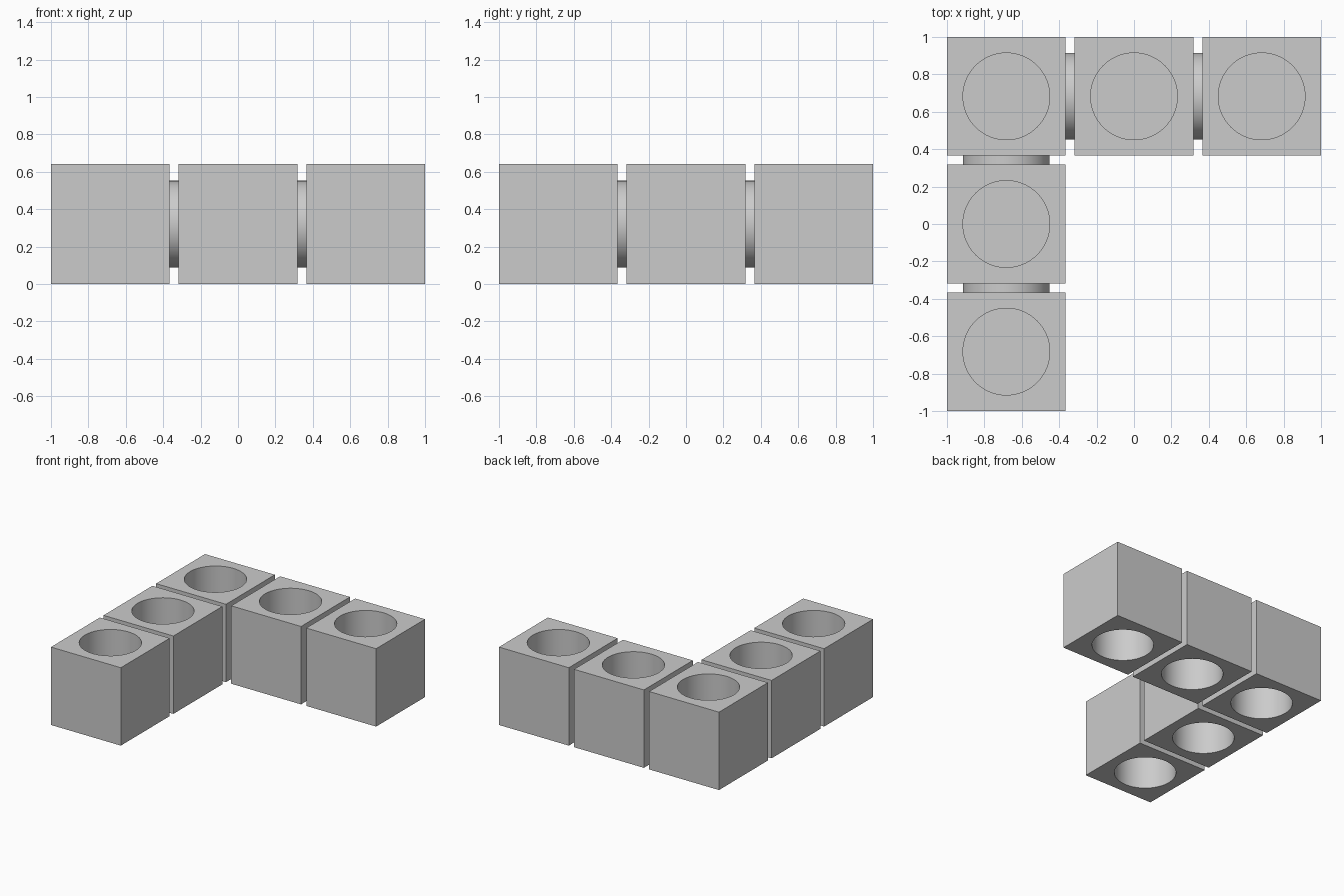
import bpy
from math import pi

cube = bpy.data.objects.get("Cube")
if cube:
    bpy.data.objects.remove(cube, do_unlink=True)

SIZE, HEIGHT, PITCH = 0.635, 0.64, 0.6825
RADIUS, HOLE_DEPTH = 0.232, 0.305

grey = bpy.data.materials.new("plain grey")
grey.use_nodes = True
grey.diffuse_color = (0.6, 0.6, 0.6, 1)
grey.node_tree.nodes["Principled BSDF"].inputs["Base Color"].default_value = (0.6, 0.6, 0.6, 1)


def cylinder(name, depth, location, rotation=(0, 0, 0)):
    bpy.ops.mesh.primitive_cylinder_add(vertices=64, radius=RADIUS, depth=depth,
                                        location=location, rotation=rotation)
    obj = bpy.context.object
    obj.name = name
    obj.data.materials.append(grey)
    return obj


def block(name, x, y):
    """Square block with a deep round pocket in its top and its underside."""
    bpy.ops.mesh.primitive_cube_add(size=1, location=(x, y, HEIGHT / 2))
    obj = bpy.context.object
    obj.name = name
    obj.scale = (SIZE, SIZE, HEIGHT)
    bpy.ops.object.transform_apply(location=False, rotation=False, scale=True)
    obj.data.materials.append(grey)
    for side, z in (("top", HEIGHT), ("bottom", 0)):
        cutter = cylinder(f"{name}_{side}_cutter", 2 * HOLE_DEPTH, (x, y, z))
        cut = obj.modifiers.new(f"{side} pocket", "BOOLEAN")
        cut.object = cutter
        cut.operation = "DIFFERENCE"
        cut.solver = "EXACT"
        bpy.context.view_layer.objects.active = obj
        bpy.ops.object.modifier_apply(modifier=cut.name)
        bpy.data.objects.remove(cutter, do_unlink=True)
    bpy.ops.object.select_all(action="DESELECT")
    obj.select_set(True)
    bpy.context.view_layer.objects.active = obj
    bpy.ops.object.shade_smooth_by_angle()


# L-shaped arrangement of blocks
block("corner_block", -PITCH, PITCH)
block("back_middle_block", 0, PITCH)
block("back_end_block", PITCH, PITCH)
block("side_middle_block", -PITCH, 0)
block("side_end_block", -PITCH, -PITCH)

# Round connectors bridging the gaps
gap = PITCH - SIZE
for i, offset in enumerate((-PITCH / 2, PITCH / 2), 1):
    for name, spot, turn in (
        ("back_connector", (offset, PITCH, HEIGHT / 2), (0, pi / 2, 0)),
        ("side_connector", (-PITCH, offset, HEIGHT / 2), (pi / 2, 0, 0)),
    ):
        cylinder(f"{name}_{i}", gap + 0.01, spot, turn)
        bpy.ops.object.shade_smooth_by_angle()
